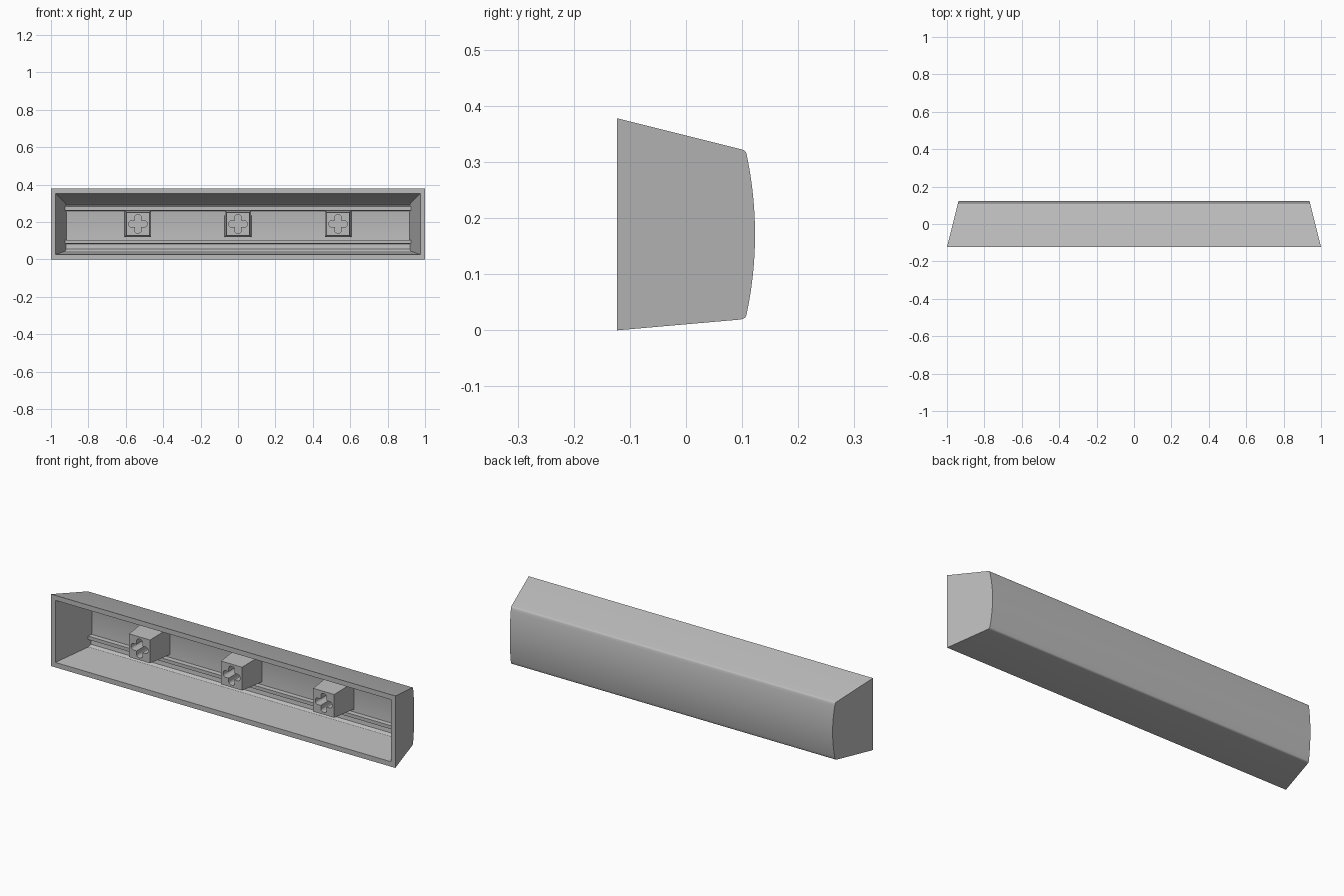
import bpy, bmesh, math

if "Cube" in bpy.data.objects:
    bpy.data.objects.remove(bpy.data.objects["Cube"])

FRONT, BACK = -0.123, 0.123

grey = bpy.data.materials.new("plain_grey")
grey.diffuse_color = (0.5, 0.5, 0.5, 1)
grey.use_nodes = True
grey.node_tree.nodes["Principled BSDF"].inputs["Base Color"].default_value = grey.diffuse_color


def finish(bm, name, angle=30):
    bmesh.ops.recalc_face_normals(bm, faces=bm.faces[:])
    me = bpy.data.meshes.new(name)
    bm.to_mesh(me)
    bm.free()
    me.materials.append(grey)
    for p in me.polygons:
        p.use_smooth = True
    me.set_sharp_from_angle(angle=math.radians(angle))
    ob = bpy.data.objects.new(name, me)
    bpy.context.collection.objects.link(ob)
    return ob


def bow(z0, z1, edge, rise, n):
    """Points of a shallow bowed line, (y, z), from z0 up to z1 inside the 0.026-0.316 span."""
    pts = []
    for i in range(n + 1):
        z = z0 + (z1 - z0) * i / n
        t = (z - 0.171) / 0.145
        pts.append((edge + rise * (1 - t * t), z))
    return pts


def tapered_skin(bm, profile, w_front, w_back):
    """Open (y, z) profile swept along x, narrowing to the back, closed at both ends."""
    def half(y):
        return w_front + (w_back - w_front) * (y - FRONT) / (BACK - FRONT)
    left = [bm.verts.new((-half(y), y, z)) for y, z in profile]
    right = [bm.verts.new((half(y), y, z)) for y, z in profile]
    for i in range(len(profile) - 1):
        bm.faces.new((left[i], left[i + 1], right[i + 1], right[i]))
    bm.faces.new(left)
    bm.faces.new(right)
    return [left[0], right[0], right[-1], left[-1]]


# Cap shell: outer skin, hollow with two long rails, and flat rim joining them
outer = ([(FRONT, 0), (0.098, 0.0193), (0.103, 0.021), (0.106, 0.0235)]
         + bow(0.027, 0.315, 0.1075, 0.0155, 24)
         + [(0.106, 0.3185), (0.103, 0.321), (0.098, 0.3228), (FRONT, 0.378)])
rail_y = 0.074
inner = ([(FRONT, 0.026), (0.078, 0.045), (0.085, 0.051)]
         + bow(0.055, 0.083, 0.087, 0.012, 3)
         + [(rail_y, 0.085), (rail_y, 0.103)]
         + bow(0.105, 0.26, 0.087, 0.012, 14)
         + [(rail_y, 0.262), (rail_y, 0.284)]
         + bow(0.286, 0.292, 0.087, 0.012, 1)
         + [(0.084, 0.297), (0.078, 0.301), (FRONT, 0.352)])
bm = bmesh.new()
rim_out = tapered_skin(bm, outer, 1.0, 0.938)
rim_in = tapered_skin(bm, inner, 0.975, 0.911)
for i in range(4):
    j = (i + 1) % 4
    bm.faces.new((rim_out[i], rim_out[j], rim_in[j], rim_in[i]))
finish(bm, "key_cap_shell")


def cross_outline(reach, thick, n=4):
    """Plus-shaped outline with softly rounded arm ends."""
    h, r = thick / 2, thick * 0.4
    pts = []
    for k in range(4):
        a = k * math.pi / 2
        arm = [(h, -h)]
        for sign in (-1, 1):
            for i in range(n + 1):
                f = i / n if sign < 0 else 1 - i / n
                b = f * math.pi / 2
                arm.append((reach - r + r * math.sin(b), sign * (h - r + r * math.cos(b))))
        for x, z in arm:
            pts.append((x * math.cos(a) - z * math.sin(a), x * math.sin(a) + z * math.cos(a)))
    return pts


def add_stem(name, cx, cz=0.19):
    """Tapered square stem with a cross socket in its front."""
    y_front, y_back, y_floor = -0.053, 0.099, 0.05
    bm = bmesh.new()

    def ring(pts, y):
        return [bm.verts.new((cx + x, y, cz + z)) for x, z in pts]

    def square(h):
        return [(-h, -h), (h, -h), (h, h), (-h, h)]

    def wall(a, b):
        for i in range(len(a)):
            j = (i + 1) % len(a)
            bm.faces.new((a[i], a[j], b[j], b[i]))

    face, base = ring(square(0.061), y_front), ring(square(0.071), y_back)
    cross = cross_outline(0.049, 0.034)
    mouth, floor = ring(cross, y_front), ring(cross, y_floor)
    wall(face, base)
    wall(mouth, floor)
    bm.faces.new(base)
    bm.faces.new(floor)
    loops = [bm.edges.get((l[i], l[(i + 1) % len(l)])) for l in (face, mouth) for i in range(len(l))]
    bmesh.ops.triangle_fill(bm, edges=loops, use_beauty=True, normal=(0, -1, 0))
    finish(bm, name)


# Three mounting stems
for label, x in (("left", -0.535), ("middle", 0.0), ("right", 0.535)):
    add_stem(label + "_stem", x)
